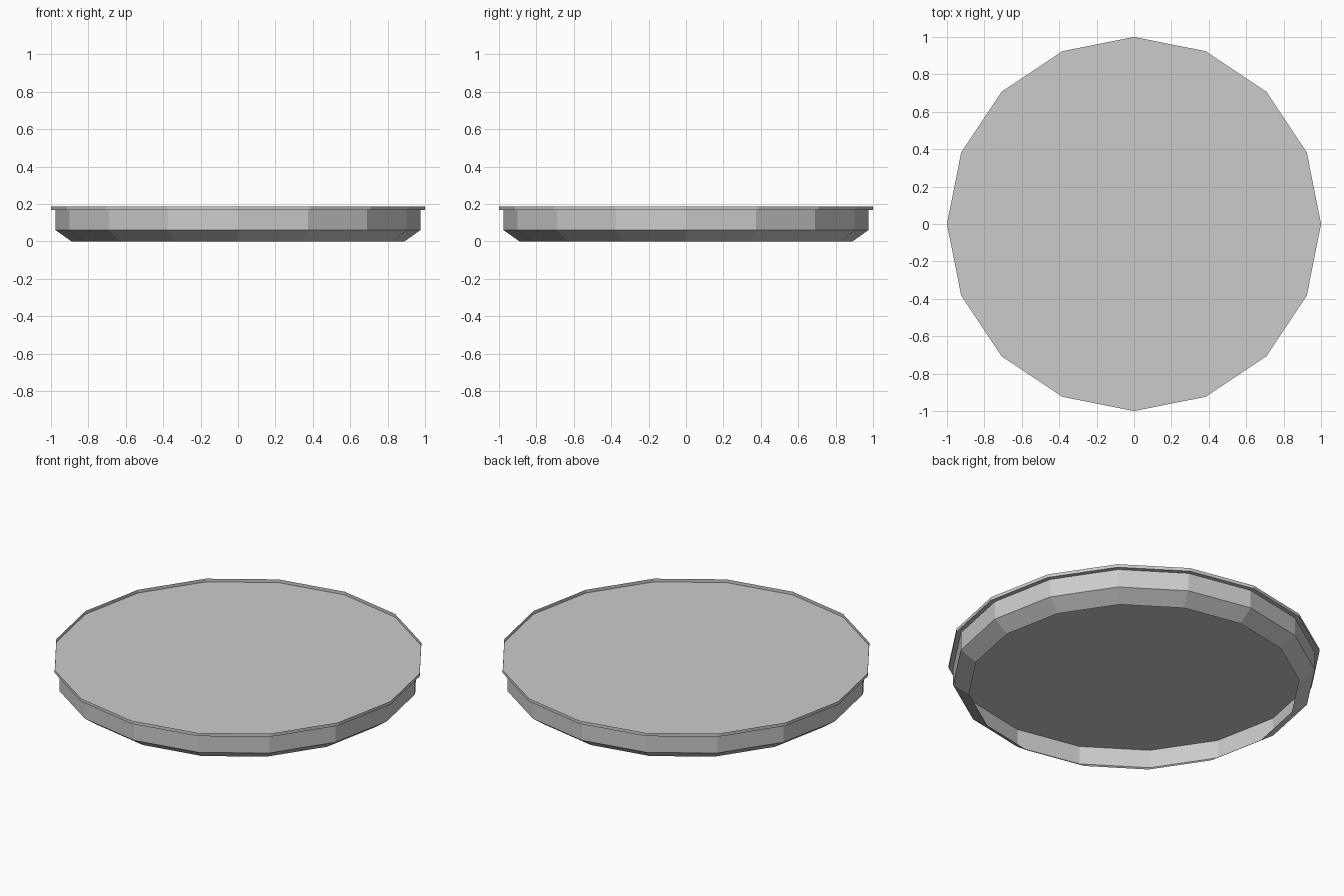
import bpy, bmesh, math

if "Cube" in bpy.data.objects:
    bpy.data.objects.remove(bpy.data.objects["Cube"])

SIDES = 16


def ring(bm, radius, z):
    return [bm.verts.new((radius * math.cos(2 * math.pi * i / SIDES),
                          radius * math.sin(2 * math.pi * i / SIDES), z))
            for i in range(SIDES)]


def finish(bm, name):
    mesh = bpy.data.meshes.new(name)
    bm.to_mesh(mesh)
    bm.free()
    obj = bpy.data.objects.new(name, mesh)
    bpy.context.collection.objects.link(obj)
    return obj


def lathe(name, profile):
    """Open thin shell turned from (radius, z) points, listed bottom to top."""
    bm = bmesh.new()
    rings = [ring(bm, r, z) for r, z in profile]
    for low, high in zip(rings, rings[1:]):
        for i in range(SIDES):
            j = (i + 1) % SIDES
            bm.faces.new((low[i], low[j], high[j], high[i]))
    return finish(bm, name)


# Outer shell: open foot, chamfer, wall, small ledge and raised lip
lathe("tray_shell", [(0.89, 0), (0.975, 0.06), (0.975, 0.168),
                     (1.0, 0.168), (1.0, 0.187)])

# Thin floor, recessed just below the lip
bm = bmesh.new()
bm.faces.new(ring(bm, 0.975, 0.168))
finish(bm, "tray_floor")
